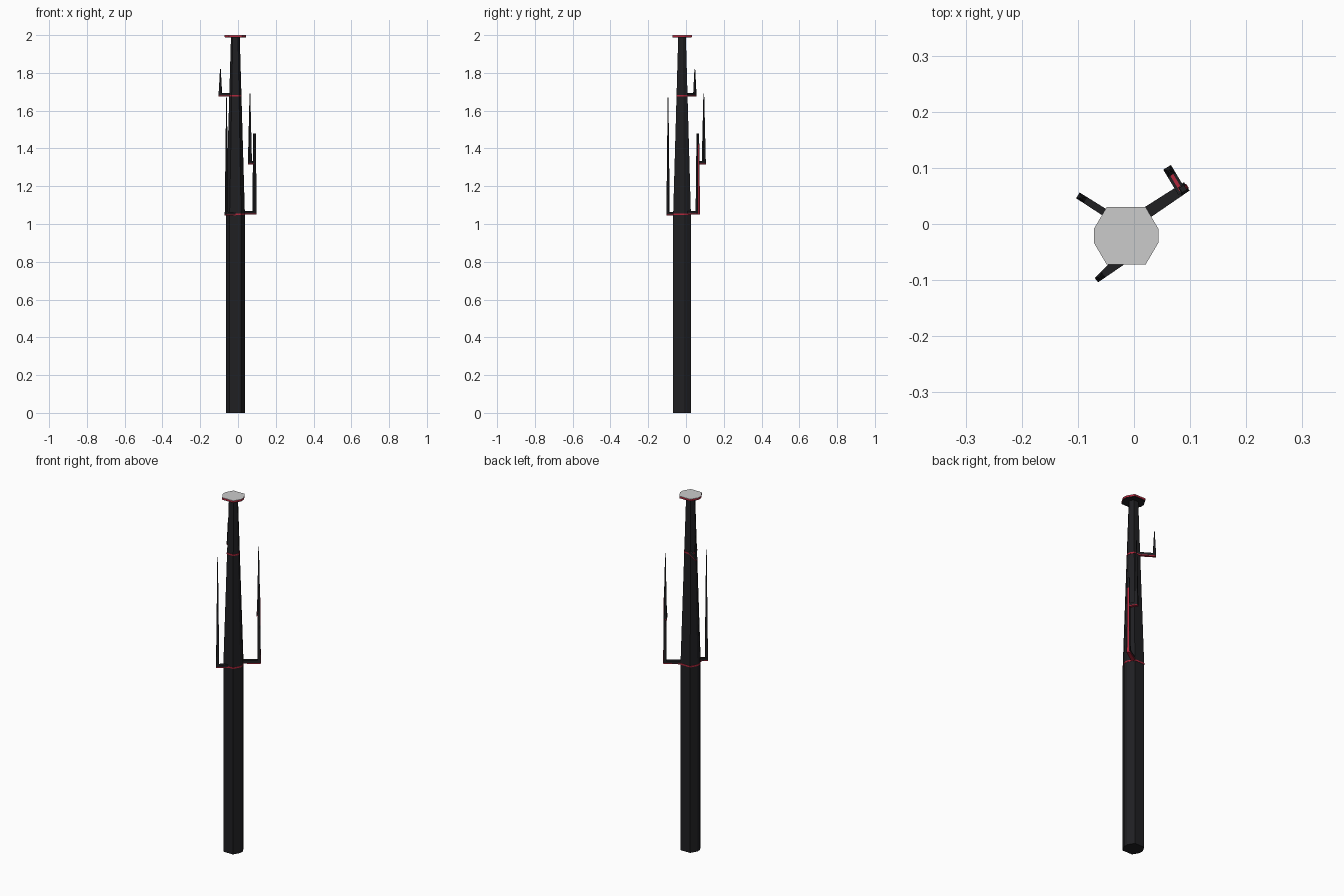
import bpy
from mathutils import Vector

if "Cube" in bpy.data.objects:
    bpy.data.objects.remove(bpy.data.objects["Cube"])

CENTER = Vector((-0.014, -0.021))


def material(name, color):
    m = bpy.data.materials.new(name)
    m.diffuse_color = (*color, 1)
    m.use_nodes = True
    m.node_tree.nodes["Principled BSDF"].inputs["Base Color"].default_value = m.diffuse_color
    return m


BLACK = material("black_metal", (0.014, 0.014, 0.016))
RED = material("red_trim", (0.45, 0.02, 0.045))


def loft(name, rings, mat=None):
    """Closed solid through rings with equal point counts."""
    n = len(rings[0])
    verts = [p for r in rings for p in r]
    faces = [list(range(n))[::-1], list(range(len(verts) - n, len(verts)))]
    for k in range(len(rings) - 1):
        for i in range(n):
            j = (i + 1) % n
            faces.append([k * n + i, k * n + j, (k + 1) * n + j, (k + 1) * n + i])
    me = bpy.data.meshes.new(name)
    me.from_pydata(verts, [], faces)
    if mat:
        me.materials.append(mat)
    ob = bpy.data.objects.new(name, me)
    bpy.context.collection.objects.link(ob)
    return ob


def octagon(hx, hy, z):
    pts = [(1, -.24), (1, .24), (.6, 1), (-.6, 1),
           (-1, .24), (-1, -.24), (-.6, -1), (.6, -1)]
    return [(CENTER.x + hx * a, CENTER.y + hy * b, z) for a, b in pts]


def rect(c, d, hl, hw, z):
    """Horizontal rectangle, long axis along d."""
    s = Vector((-d.y, d.x))
    return [(*(c + d * hl * a + s * hw * b), z)
            for a, b in ((-1, -1), (1, -1), (1, 1), (-1, 1))]


def pole_size(z):
    t = max(0, (z - 1.05) / 0.95)
    return 0.0505 + (0.023 - 0.0505) * t, 0.047 + (0.02 - 0.047) * t


# Main shaft: straight below, tapered above
loft("pole", [octagon(*pole_size(z), z) for z in (0, 1.05, 1.99)], BLACK)

# Thin trim rings
for label, z in (("lower", 1.052), ("upper", 1.68)):
    hx, hy = pole_size(z)
    loft(label + "_trim_ring",
         [octagon(hx + .0015, hy + .0015, z + dz) for dz in (-.004, .004)], RED)

# Top disc: dark underside, red rim, grey top
loft("cap_underside", [octagon(.056, .05, z) for z in (1.987, 1.991)], BLACK)
loft("cap_rim", [octagon(.0575, .0515, z) for z in (1.990, 1.998)], RED)
loft("cap_top", [octagon(.0575, .0515, z) for z in (1.998, 2.0)])


def branch(name, start, end, z, top, w0, w1, tip):
    """Bracket arm with red underside, ending in a tapered upright prong."""
    a, b = Vector(start), Vector(end)
    d = (b - a).normalized()
    s = Vector((-d.y, d.x))

    def bar(z0, z1):
        lo = [(*(a - s * w0), z0), (*(b - s * w1), z0),
              (*(b + s * w1), z0), (*(a + s * w0), z0)]
        return [lo, [(x, y, z1) for x, y, _ in lo]]

    loft(name + "_arm", bar(z + .005, z + .018), BLACK)
    loft(name + "_arm_trim", bar(z, z + .005), RED)
    c = b - d * .008
    loft(name + "_prong", [rect(c, d, .008, w1, z + .005),
                           rect(b - d * .008, d, tip, tip, top)], BLACK)
    return b, d


# Three brackets around the pole, one carrying a secondary bracket
end, d = branch("large", (0.0, 0.005), (0.094, 0.067), 1.05, 1.48, .011, .009, .005)
branch("front", (-0.012, -0.055), (-0.067, -0.1), 1.045, 1.67, .011, .005, .0015)
branch("upper", (-0.02, -0.0), (-0.1, 0.051), 1.675, 1.82, .007, .006, .0015)
_, sub = branch("secondary", (0.086, 0.056), (0.059, 0.101), 1.315, 1.69,
                .008, .008, .0015)

# Red strip up the outer face of the large prong
loft("large_prong_trim", [rect(end + d * .0005, d, .001, .0045, 1.05),
                          rect(end - d * .0025, d, .001, .003, 1.42)], RED)
# Red line on top of the secondary arm
loft("secondary_arm_top_trim",
     [rect(Vector((0.0745, 0.0755)), sub, .018, .003, z) for z in (1.332, 1.3345)], RED)
